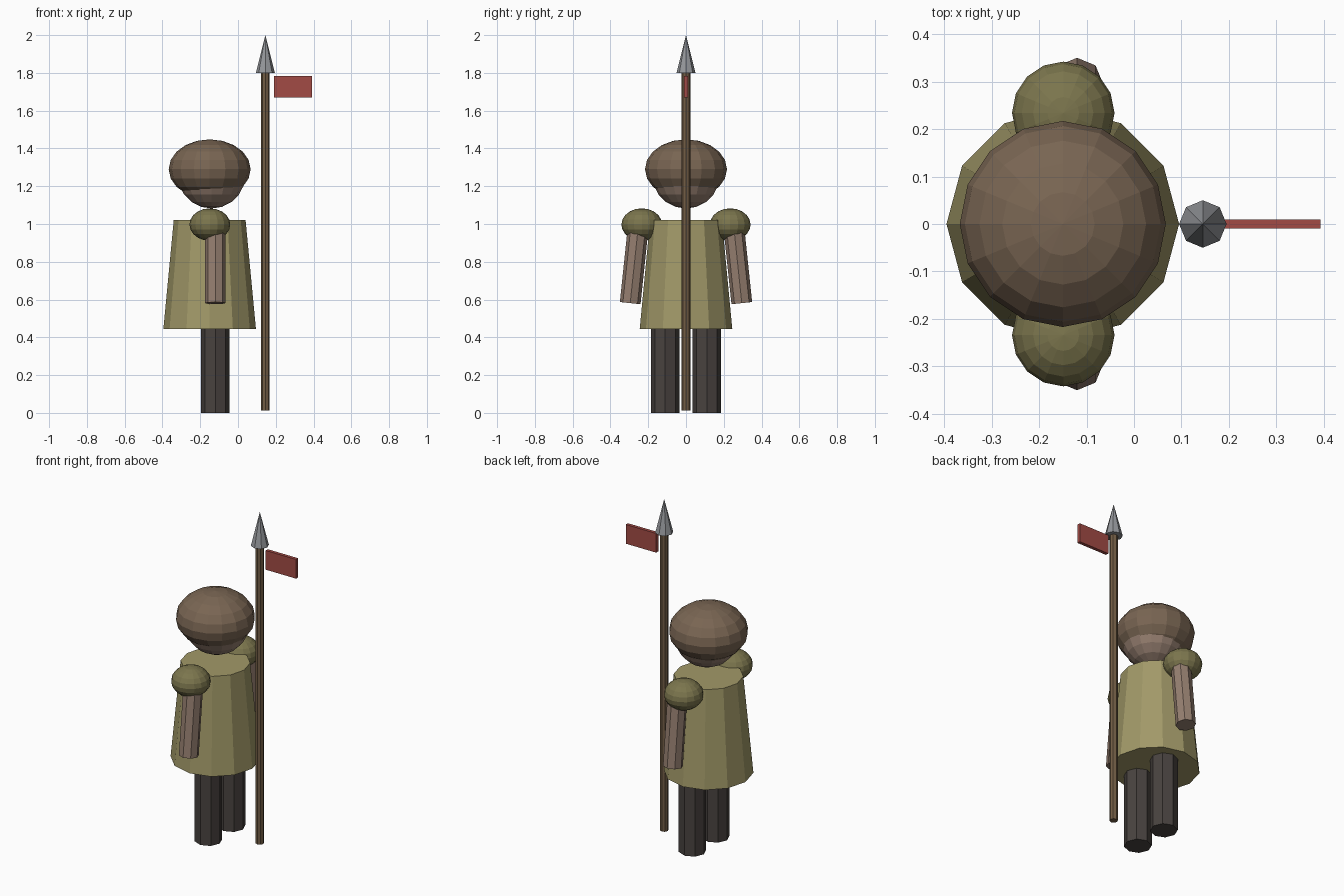
import bpy
from math import radians

if "Cube" in bpy.data.objects:
    bpy.data.objects.remove(bpy.data.objects["Cube"])


def paint(name, rgb):
    m = bpy.data.materials.new(name)
    m.diffuse_color = (*rgb, 1)
    m.use_nodes = True
    m.node_tree.nodes["Principled BSDF"].inputs["Base Color"].default_value = m.diffuse_color
    return m


CLOTH = paint("cloth", (0.36, 0.32, 0.14))
PAD = paint("pad", (0.20, 0.18, 0.075))
SKIN = paint("skin", (0.30, 0.21, 0.16))
HAIR = paint("hair", (0.19, 0.13, 0.085))
DARK = paint("dark_cloth", (0.065, 0.055, 0.05))
WOOD = paint("wood", (0.17, 0.11, 0.06))
STEEL = paint("steel", (0.30, 0.31, 0.33))
RED = paint("red", (0.36, 0.07, 0.06))


def finish(name, mat):
    o = bpy.context.object
    o.name = name
    o.data.materials.append(mat)
    return o


def taper(name, mat, x, y, z0, z1, r0, r1, sides=8, tilt=0):
    bpy.ops.mesh.primitive_cone_add(vertices=sides, radius1=r0, radius2=r1, depth=z1 - z0,
                                    location=(x, y, (z0 + z1) / 2), rotation=(tilt, 0, 0))
    return finish(name, mat)


def ball(name, mat, loc, scale):
    bpy.ops.mesh.primitive_uv_sphere_add(segments=16, ring_count=10, radius=1, location=loc)
    o = finish(name, mat)
    o.scale = scale
    return o


# Tunic and head
taper("tunic", CLOTH, -0.15, 0, 0.445, 1.022, 0.245, 0.19, 12)
ball("head", SKIN, (-0.14, 0, 1.262), (0.18, 0.18, 0.18))
ball("hair", HAIR, (-0.15, 0, 1.29), (0.217, 0.217, 0.158))

# Paired limbs
for side, s in (("right", -1), ("left", 1)):
    taper(side + "_leg", DARK, -0.12, s * 0.11, 0, 0.46, 0.076, 0.076)
    ball(side + "_shoulder", PAD, (-0.149, s * 0.234, 0.997), (0.108, 0.108, 0.086))
    taper(side + "_arm", SKIN, -0.12, s * 0.274, 0.58, 0.99, 0.055, 0.055, 8, radians(6) * s)

# Spear with pennant
taper("spear_shaft", WOOD, 0.145, 0, 0.012, 1.81, 0.023, 0.023)
taper("spear_tip", STEEL, 0.145, 0, 1.8, 2.0, 0.05, 0)
bpy.ops.mesh.primitive_cube_add(size=1, location=(0.292, 0, 1.727))
finish("pennant", RED).scale = (0.202, 0.02, 0.115)
